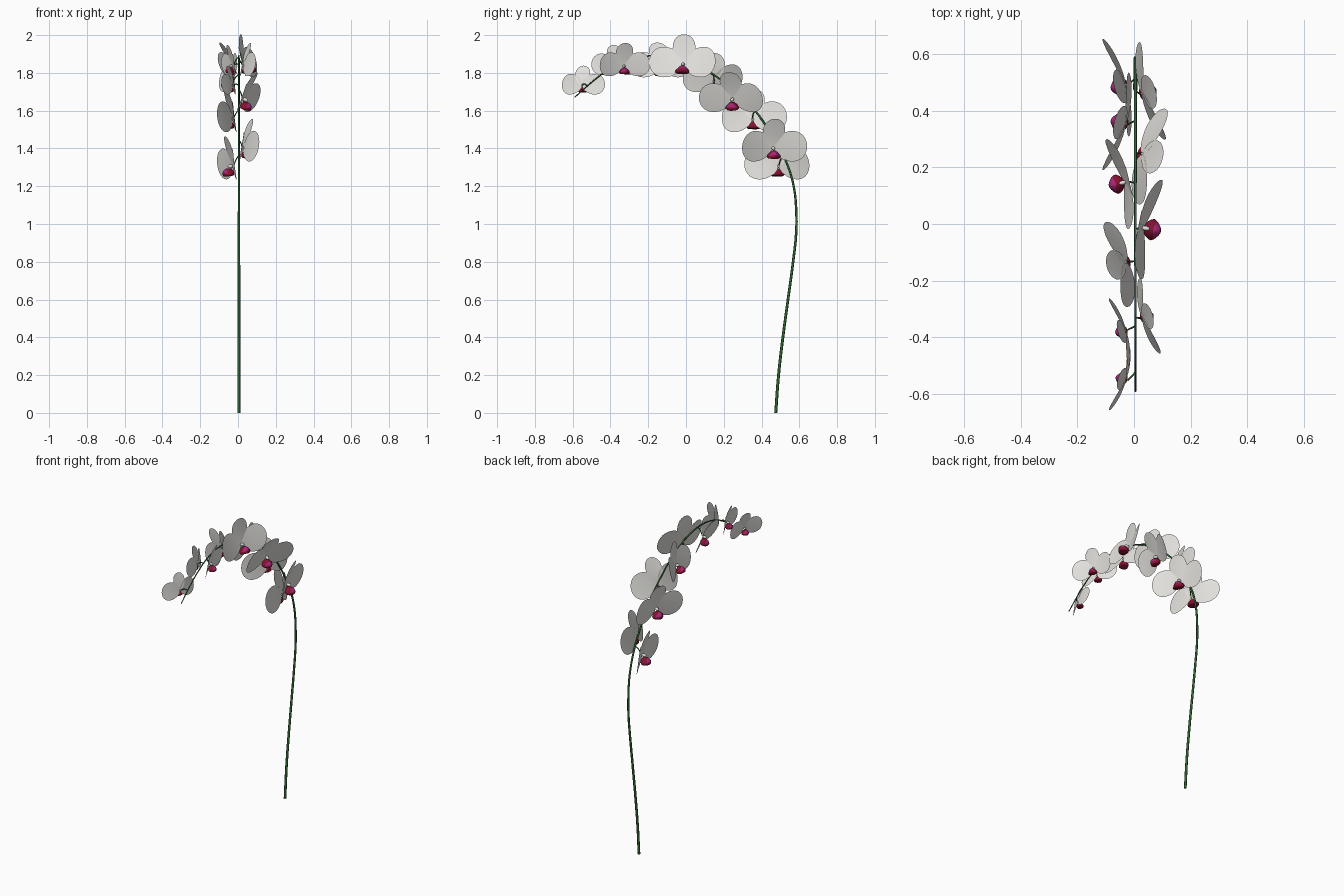
import bpy, bmesh, math
from mathutils import Matrix, Vector

if "Cube" in bpy.data.objects:
    bpy.data.objects.remove(bpy.data.objects["Cube"])


def material(name, rgb):
    m = bpy.data.materials.new(name)
    m.diffuse_color = (*rgb, 1)
    m.use_nodes = True
    m.node_tree.nodes["Principled BSDF"].inputs["Base Color"].default_value = m.diffuse_color
    return m


WHITE = material("petal white", (0.78, 0.77, 0.74))
CRIMSON = material("lip crimson", (0.24, 0.006, 0.03))
MAGENTA = material("lip magenta", (0.38, 0.02, 0.19))
GREEN = material("stem green", (0.03, 0.13, 0.03))


def tube(name, pts, radii, mat):
    """Round tapered tube through points, turned into a mesh."""
    cu = bpy.data.curves.new(name, 'CURVE')
    cu.dimensions = '3D'
    cu.bevel_depth = 1.0
    cu.bevel_resolution = 2
    cu.resolution_u = 5
    cu.use_fill_caps = True
    sp = cu.splines.new('BEZIER')
    sp.bezier_points.add(len(pts) - 1)
    for bp, p, r in zip(sp.bezier_points, pts, radii):
        bp.co = p
        bp.radius = r
        bp.handle_left_type = bp.handle_right_type = 'AUTO'
    cu.materials.append(mat)
    ob = bpy.data.objects.new(name, cu)
    bpy.context.collection.objects.link(ob)
    bpy.ops.object.select_all(action='DESELECT')
    ob.select_set(True)
    bpy.context.view_layer.objects.active = ob
    bpy.ops.object.convert(target='MESH')


def finish(name, bm, frame, mats):
    """Place a part in its flower frame; mirrored frames get faces flipped."""
    bm.transform(frame)
    if frame.determinant() < 0:
        bmesh.ops.reverse_faces(bm, faces=bm.faces[:])
    for f in bm.faces:
        f.smooth = True
    me = bpy.data.meshes.new(name)
    bm.to_mesh(me)
    bm.free()
    for m in mats:
        me.materials.append(m)
    bpy.context.collection.objects.link(bpy.data.objects.new(name, me))


def petal(bm, angle, length, half_width, rise):
    """Rounded cupped sheet growing from the flower centre, facing +z."""
    rows, cols = 14, 8
    d = Vector((math.cos(angle), math.sin(angle), 0))
    n = Vector((-d.y, d.x, 0))
    grid = []
    for i in range(rows + 1):
        a = math.pi * (0.04 + 0.96 * i / rows)
        t = (1 - math.cos(a)) / 2
        h = half_width * math.sin(a) * (0.78 + 0.3 * t)
        row = []
        for j in range(cols + 1):
            s = 2 * j / cols - 1
            p = d * (length * t) + n * (h * s)
            p.z = rise * t ** 1.4 - 0.012 * (h * s / half_width) ** 2
            row.append(bm.verts.new(p))
        grid.append(row)
    for i in range(rows):
        for j in range(cols):
            bm.faces.new((grid[i][j], grid[i + 1][j], grid[i + 1][j + 1], grid[i][j + 1]))
    bmesh.ops.remove_doubles(bm, verts=bm.verts[:], dist=1e-5)


# Stem: arching spike in the y-z plane
path = [(0.475, 0), (0.49, 0.2), (0.513, 0.4), (0.54, 0.6), (0.567, 0.8),
        (0.583, 0.95), (0.584, 1.06), (0.57, 1.2), (0.53, 1.33), (0.46, 1.46),
        (0.365, 1.6), (0.25, 1.71), (0.13, 1.8), (0, 1.86), (-0.15, 1.89),
        (-0.3, 1.87), (-0.42, 1.81), (-0.5, 1.75), (-0.59, 1.67)]
stem = [Vector((0.005, y, z)) for y, z in path]
tube("stem", stem, [0.008 - 0.005 * i / (len(stem) - 1) for i in range(len(stem))], GREEN)

# Flowers: side, y, z, half span, yaw, pitch
flowers = [(-1, 0.49, 1.31, 0.175, 0.26, 0.10),
           (1, 0.46, 1.405, 0.175, -0.26, 0.15),
           (-1, 0.353, 1.56, 0.175, -0.26, 0.10),
           (1, 0.247, 1.665, 0.172, 0.27, 0.33),
           (-1, 0.148, 1.76, 0.16, 0.24, -0.25),
           (1, -0.013, 1.845, 0.176, 0.2, -0.25),
           (-1, -0.135, 1.84, 0.152, 0.25, 0.36),
           (1, -0.33, 1.84, 0.136, -0.26, 0.15),
           (-1, -0.375, 1.84, 0.122, 0.28, 0.10),
           (-1, -0.55, 1.735, 0.117, -0.3, 0.10)]

for k, (side, y, z, size, yaw, pitch) in enumerate(flowers, 1):
    c = Vector((side * 0.03, y, z))
    u = Vector((side * math.sin(yaw), math.cos(yaw), 0))
    w0 = Vector((side * math.cos(yaw), -math.sin(yaw), 0))
    up = Vector((0, 0, 1))
    v = up * math.cos(pitch) + w0 * math.sin(pitch)
    w = w0 * math.cos(pitch) - up * math.sin(pitch)
    frame = Matrix((u, v, w)).transposed().to_4x4()
    frame = Matrix.Translation(c) @ frame @ Matrix.Diagonal((size, size, size, 1))

    # Two broad side petals and the upper sepal
    bm = bmesh.new()
    petal(bm, 0.09, 1.02, 0.5, 0.2)
    petal(bm, math.pi - 0.09, 1.02, 0.5, 0.2)
    finish(f"petals_{k}", bm, frame, [WHITE])
    bm = bmesh.new()
    petal(bm, math.pi / 2, 0.9, 0.37, 0.14)
    finish(f"upper_sepal_{k}", bm, frame, [WHITE])

    # Lip: broad at the bottom, narrowing upward and outward, magenta tip
    bm = bmesh.new()
    bmesh.ops.create_uvsphere(bm, u_segments=16, v_segments=10, radius=1)
    for p in bm.verts:
        x, h, o = p.co
        h = max(h, -0.6)
        narrow = (1 - 0.45 * h) * (1 - 0.35 * max(o, 0))
        p.co = (0.2 * x * narrow, -0.22 + 0.15 * h, 0.15 + 0.18 * o)
    bm.normal_update()
    for f in bm.faces:
        m = f.calc_center_median()
        f.material_index = int(m.z > 0.2 and f.normal.y > 0.3)
    finish(f"lip_{k}", bm, frame, [CRIMSON, MAGENTA])

    # Column: small pale knob above the lip
    bm = bmesh.new()
    bmesh.ops.create_uvsphere(bm, u_segments=10, v_segments=6, radius=1)
    bm.transform(Matrix.Translation((0, -0.02, 0.06)) @ Matrix.Diagonal((0.05, 0.06, 0.09, 1)))
    finish(f"column_{k}", bm, frame, [WHITE])

    # Flower stalk from the nearest stem point
    near = min((a.lerp(b, i / 8) for a, b in zip(stem, stem[1:]) for i in range(9)),
               key=lambda q: (q - c - Vector((0, 0, 0.03))).length)
    back = c - w * 0.008
    mid = near.lerp(back, 0.5) + Vector((0, 0, 0.008))
    tube(f"flower_stalk_{k}", [near, mid, back], [0.003] * 3, GREEN)
